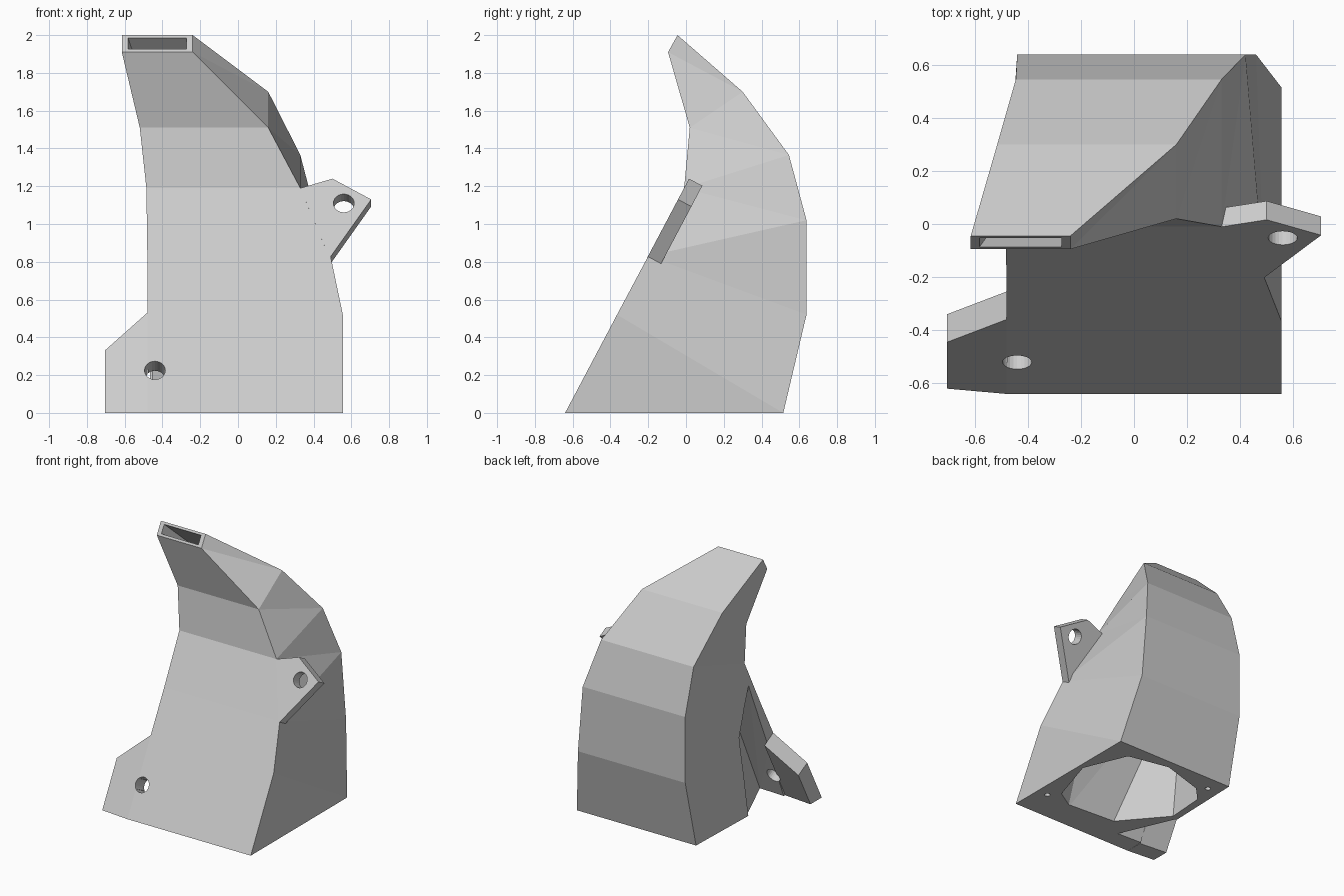
import bpy, bmesh, math
from mathutils import Vector

if "Cube" in bpy.data.objects:
    bpy.data.objects.remove(bpy.data.objects["Cube"])

grey = bpy.data.materials.new("light_grey")
grey.diffuse_color = (0.6, 0.6, 0.6, 1)
grey.use_nodes = True
grey.node_tree.nodes["Principled BSDF"].inputs["Base Color"].default_value = grey.diffuse_color

SLOPE = 0.529                                  # lean of the flat front wall
NORMAL = Vector((0, 1, -SLOPE)).normalized()   # points into the body


def front_y(z):
    return -0.64 + SLOPE * z


def finish(bm, name):
    bmesh.ops.recalc_face_normals(bm, faces=bm.faces)
    mesh = bpy.data.meshes.new(name)
    bm.to_mesh(mesh)
    bm.free()
    mesh.materials.append(grey)
    ob = bpy.data.objects.new(name, mesh)
    bpy.context.collection.objects.link(ob)
    return ob


def loft(name, rings):
    """Skin a list of equal-length rings and cap both ends."""
    bm = bmesh.new()
    vs = [[bm.verts.new(p) for p in r] for r in rings]
    n = len(vs[0])
    for a, b in zip(vs, vs[1:]):
        for i in range(n):
            j = (i + 1) % n
            bm.faces.new((a[i], a[j], b[j], b[i]))
    bm.faces.new(vs[0])
    bm.faces.new(vs[-1])
    bmesh.ops.triangulate(bm, faces=[f for f in bm.faces if len(f.verts) == 4])
    return finish(bm, name)


def hull(name, pts):
    bm = bmesh.new()
    for p in pts:
        bm.verts.new(p)
    res = bmesh.ops.convex_hull(bm, input=bm.verts)
    loose = [v for v in bm.verts if not v.link_faces]
    bmesh.ops.delete(bm, geom=loose, context='VERTS')
    return finish(bm, name)


def rod(name, centre, axis, radius, length, sides=24):
    bm = bmesh.new()
    bmesh.ops.create_cone(bm, cap_ends=True, segments=sides, radius1=radius,
                          radius2=radius, depth=length)
    bm.transform(Vector(axis).to_track_quat('Z', 'Y').to_matrix().to_4x4())
    bmesh.ops.translate(bm, verts=bm.verts, vec=Vector(centre))
    return finish(bm, name)


def cut(targets, cutter):
    for ob in targets:
        m = ob.modifiers.new("cut", 'BOOLEAN')
        m.operation, m.solver, m.object = 'DIFFERENCE', 'EXACT', cutter
        bpy.context.view_layer.objects.active = ob
        bpy.ops.object.modifier_apply(modifier=m.name)
    bpy.data.objects.remove(cutter)


# Duct stations: front y, z, left x, right x, then back y, z, left x, right x
stations = [
    (-0.64, 0.00, -0.48, 0.555, 0.515, 0.00, -0.445, 0.555),
    (-0.365, 0.52, -0.48, 0.555, 0.638, 0.52, -0.44, 0.46),
    (-0.20, 0.83, -0.48, 0.49, 0.638, 1.02, -0.44, 0.42),
    (-0.01, 1.19, -0.485, 0.33, 0.545, 1.365, -0.445, 0.33),
    (0.02, 1.51, -0.52, 0.16, 0.30, 1.70, -0.515, 0.16),
    (-0.095, 1.91, -0.615, -0.24, -0.045, 2.00, -0.615, -0.24),
]


def ring(s):
    fy, fz, fl, fr, by, bz, bl, br = s
    return [Vector(p) for p in ((fl, fy, fz), (fr, fy, fz), (br, by, bz), (bl, by, bz))]


def inset(r, dx, f):
    """Shrink a ring by dx sideways and by the fraction f front to back."""
    a, b, c, d = r
    side = Vector((dx, 0, 0))
    return [a.lerp(d, f) + side, b.lerp(c, f) - side,
            c.lerp(b, f) - side, d.lerp(a, f) + side]


duct = loft("duct_body", [ring(s) for s in stations])

# Undercut behind the lower mounting tab
bottom, middle, top = (-0.45, -0.085), (-0.46, 0.03), (-0.48, -0.065)
pts = [(-0.27, -0.50, -0.001), (-0.30, -0.19, 0.60),
       (-0.75, -0.48, -0.001), (-0.75, -0.235, 0.475), (-0.48, -0.25, 0.475)]
for (x, y), z in ((bottom, -0.001), (middle, 0.64), (top, 1.0)):
    pts += [(x, y, z), (-0.75, y, z)]
cut([duct], hull("undercut", pts))

# Hollow interior: rounded inlet narrowing into the rectangular outlet
inlet = [(0.38, 0.385), (0.06, 0.45), (-0.28, 0.345), (-0.39, 0.23), (-0.41, -0.06),
         (-0.13, -0.39), (0.26, -0.415), (0.40, -0.33), (0.52, 0.05)]
r3, r4, r5 = [ring(s) for s in stations[3:]]
i3, i4, i5 = inset(r3, 0.04, 0.08), inset(r4, 0.04, 0.13), inset(r5, 0.033, 0.17)
beyond = [p + (p - q).normalized() * 0.03 for p, q in zip(i5, i4)]
cut([duct], hull("inlet_core", [(x, y, -0.02) for x, y in inlet] + i3))
start = [p - Vector((0, 0, 0.06)) for p in inset(r3, 0.045, 0.1)]
cut([duct], loft("outlet_core", [start, i3, i4, i5, beyond]))

# Pilot holes in the base
for x, y in ((0.466, -0.40), (-0.348, 0.398)):
    cut([duct], rod("pilot", (x, y, 0), (0, 0, 1), 0.02, 0.16, 12))


def tab(name, outline, thickness):
    """Plate lying in the leaning front wall; outline is (x, z, set back)."""
    front = [Vector((x, front_y(z) + d, z)) for x, z, d in outline]
    back = [p + NORMAL * thickness for p in front]
    for p in back:
        if p.z < 0:                            # keep the foot flush with the base
            p.y += SLOPE * -p.z
            p.z = 0
    return loft(name, [front, back])


# Mounting tabs
lower_tab = tab("lower_tab", [(-0.48, 0, 0), (-0.705, 0, 0.02), (-0.705, 0.33, 0.02),
                              (-0.48, 0.53, 0)], 0.119)
upper_tab = tab("upper_tab", [(0.485, 0.82, 0), (0.705, 1.13, 0), (0.50, 1.24, 0),
                              (0.33, 1.19, 0)], 0.08)

# Bolt holes square to the tabs
cut([duct, lower_tab], rod("bolt", (-0.44, front_y(0.225), 0.225), NORMAL, 0.055, 0.32))
cut([upper_tab], rod("bolt", (0.56, front_y(1.11), 1.11), NORMAL, 0.055, 0.32))
